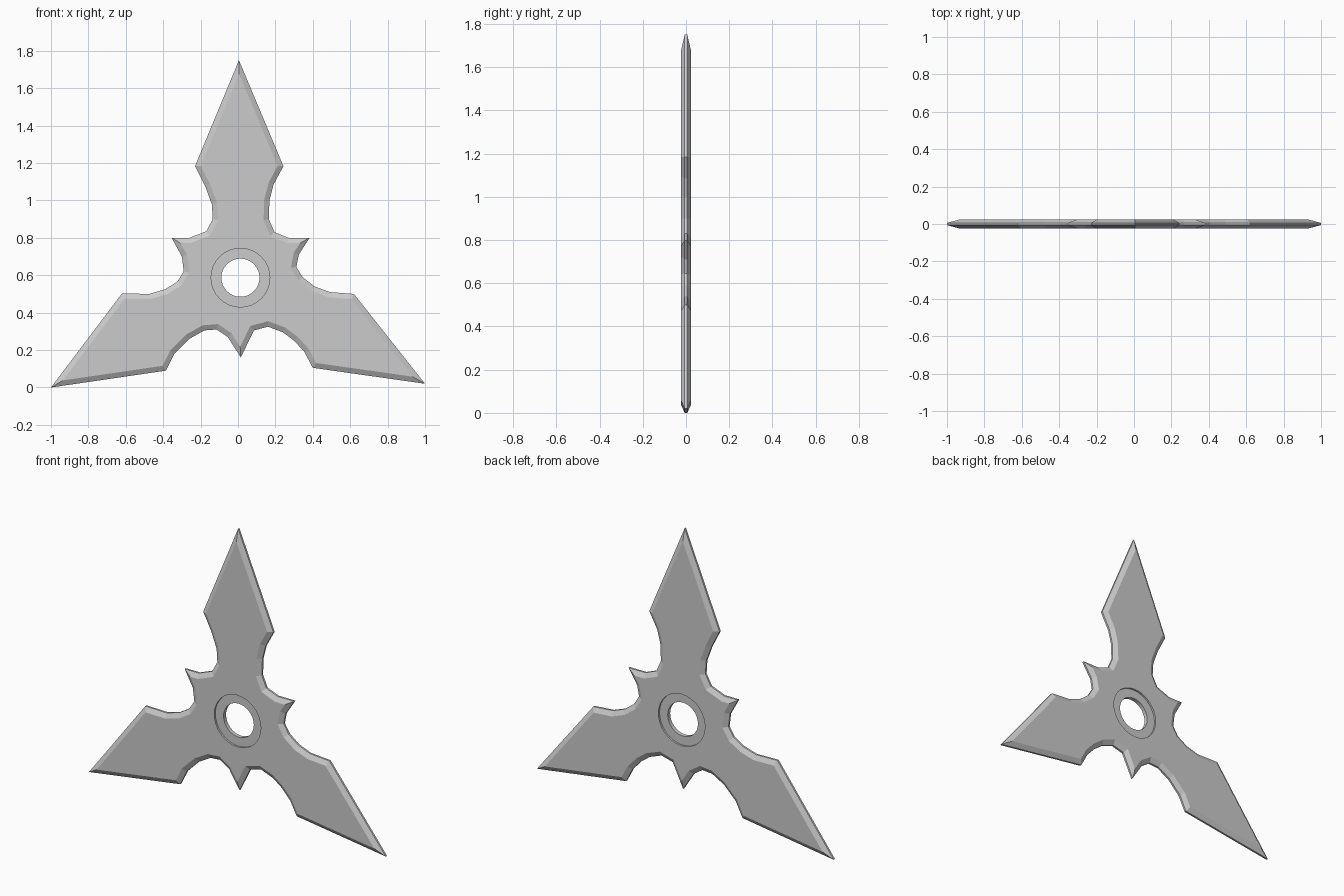
import bpy, bmesh
from math import sin, cos, tau
from mathutils import Vector

if "Cube" in bpy.data.objects:
    bpy.data.objects.remove(bpy.data.objects["Cube"])

HALF = 0.023      # half thickness of the flat body
RIM = 0.006       # half thickness at the sharpened edge
BEVEL = 0.028     # width of the ground edge
FLOOR = 0.012     # half thickness inside the recessed ring
CENTRE = Vector((0.013, 0.587))

# Outline in x, z, clockwise from the top tip
outline = [Vector(p) for p in [
    # right side of top blade, right spike
    (0.005, 1.75), (0.243, 1.183), (0.19, 1.085), (0.168, 1.0), (0.165, 0.9),
    (0.195, 0.83), (0.27, 0.80), (0.383, 0.80),
    # right blade
    (0.325, 0.71), (0.312, 0.645), (0.345, 0.59), (0.41, 0.54), (0.49, 0.51),
    (0.62, 0.50), (1.0, 0.02), (0.40, 0.105),
    # lower arches and bottom spike
    (0.355, 0.19), (0.30, 0.25), (0.24, 0.295), (0.16, 0.325), (0.085, 0.305),
    (0.015, 0.16), (-0.055, 0.27), (-0.115, 0.31), (-0.18, 0.305),
    (-0.26, 0.26), (-0.34, 0.18), (-0.385, 0.09),
    # left blade and spike
    (-1.0, 0.0), (-0.62, 0.503), (-0.475, 0.50), (-0.39, 0.525),
    (-0.325, 0.565), (-0.29, 0.62), (-0.30, 0.70), (-0.355, 0.80),
    # left side of top blade
    (-0.26, 0.80), (-0.17, 0.835), (-0.135, 0.9), (-0.14, 0.98),
    (-0.175, 1.075), (-0.23, 1.183)]]


def inset(points, d):
    """Mitred inward offset of a clockwise outline."""
    result = []
    for i, p in enumerate(points):
        a = (p - points[i - 1]).normalized()
        b = (points[(i + 1) % len(points)] - p).normalized()
        na, nb = Vector((a.y, -a.x)), Vector((b.y, -b.x))
        result.append(p + (na + nb) * d / (1 + na.dot(nb)))
    return result


def circle(r, n=32):
    return [CENTRE + Vector((sin(tau * i / n), cos(tau * i / n))) * r for i in range(n)]


bm = bmesh.new()


def loop(points, y):
    return [bm.verts.new((p.x, y, p.y)) for p in points]


def skin(a, b):
    n = len(a)
    for i in range(n):
        j = (i + 1) % n
        bm.faces.new((a[i], a[j], b[j], b[i]))


def loop_edges(vs):
    return [bm.edges.get((vs[i - 1], vs[i])) for i in range(len(vs))]


rims, holes = [], []
for side in (-1, 1):
    # sharpened edge
    rim = loop(outline, side * RIM)
    face = loop(inset(outline, BEVEL), side * HALF)
    skin(rim, face)
    # recessed ring around the hole
    ring = loop(circle(0.157), side * HALF)
    step = loop(circle(0.157), side * FLOOR)
    hole = loop(circle(0.102), side * FLOOR)
    skin(ring, step)
    skin(step, hole)
    # flat face between edge and ring
    bmesh.ops.triangle_fill(bm, edges=loop_edges(face) + loop_edges(ring),
                            use_beauty=True, normal=(0, side, 0))
    rims.append(rim)
    holes.append(hole)
skin(*rims)
skin(*holes)
bmesh.ops.recalc_face_normals(bm, faces=bm.faces)

mesh = bpy.data.meshes.new("throwing_star")
bm.to_mesh(mesh)
bm.free()
star = bpy.data.objects.new("throwing_star", mesh)
bpy.context.collection.objects.link(star)
